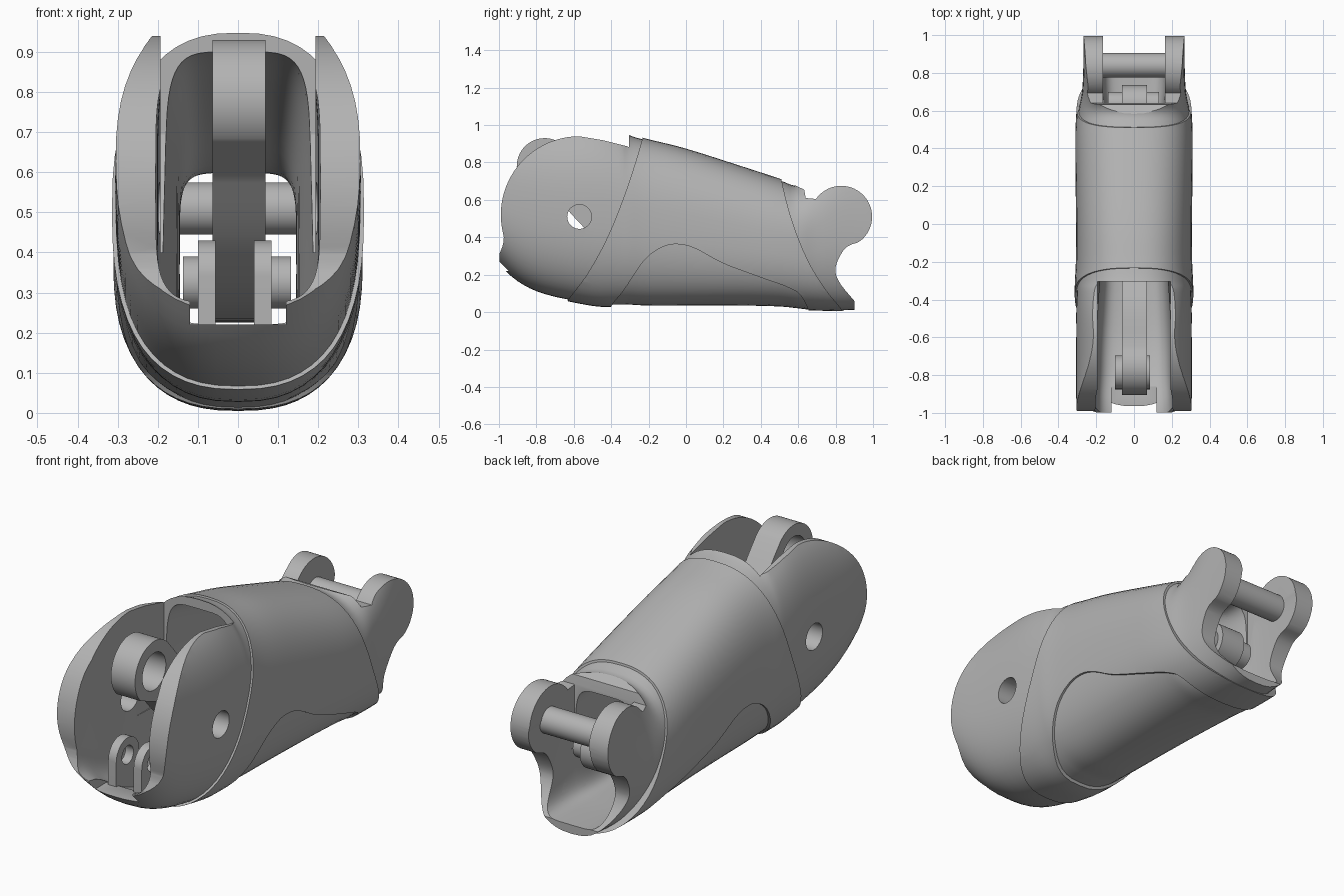
import bpy, bmesh, math

cube = bpy.data.objects.get("Cube")
if cube:
    bpy.data.objects.remove(cube, do_unlink=True)

grey = bpy.data.materials.new("plain grey")
grey.use_nodes = True
GREY = (0.45, 0.45, 0.45, 1)
grey.diffuse_color = GREY
grey.node_tree.nodes["Principled BSDF"].inputs["Base Color"].default_value = GREY


def spline(pts, steps=5):
    """Catmull-Rom curve through the points (any dimension)."""
    out = []
    ext = [pts[0]] + list(pts) + [pts[-1]]
    for a, b, c, d in zip(ext, ext[1:], ext[2:], ext[3:]):
        for i in range(steps):
            t = i / steps
            out.append(tuple(
                0.5 * (2 * q + (r - p) * t + (2 * p - 5 * q + 4 * r - s) * t * t
                       + (3 * q - p - 3 * r + s) * t ** 3)
                for p, q, r, s in zip(a, b, c, d)))
    return out + [tuple(pts[-1])]


def arc(cy, cz, r, start, end, n=32):
    angles = [math.radians(start + (end - start) * i / n) for i in range(n + 1)]
    return [(cy + r * math.cos(a), cz + r * math.sin(a)) for a in angles]


def make(name, rings):
    """Skin closed rings of equal length and cap both ends."""
    bm = bmesh.new()
    rows = [[bm.verts.new(p) for p in ring] for ring in rings]
    for a, b in zip(rows, rows[1:]):
        for i in range(len(a)):
            j = (i + 1) % len(a)
            bm.faces.new((a[i], a[j], b[j], b[i]))
    bm.faces.new(rows[0])
    bm.faces.new(rows[-1])
    bmesh.ops.recalc_face_normals(bm, faces=bm.faces)
    mesh = bpy.data.meshes.new(name)
    bm.to_mesh(mesh)
    bm.free()
    mesh.materials.append(grey)
    obj = bpy.data.objects.new(name, mesh)
    bpy.context.collection.objects.link(obj)
    return obj


def loft(name, stations, power, n=56):
    """Superellipse tube; stations are (y, half width, bottom, top)."""
    rings = []
    for y, w, lo, hi in spline(stations, 4):
        ring = []
        for i in range(n):
            a = math.tau * i / n
            c, s = math.cos(a), math.sin(a)
            ring.append((w * math.copysign(abs(c) ** (2 / power), c), y,
                         (lo + hi) / 2 + (hi - lo) / 2 * math.copysign(abs(s) ** (2 / power), s)))
        rings.append(ring)
    return make(name, rings)


def prism(name, outline, x0, x1):
    """Side outline in (y, z) pushed across from x0 to x1."""
    return make(name, [[(x, y, z) for y, z in outline] for x in (x0, x1)])


def disc(name, y, z, r, x0, x1):
    return prism(name, arc(y, z, r, 0, 360, 40)[:-1], x0, x1)


def cut(obj, tool, operation="DIFFERENCE"):
    mod = obj.modifiers.new("cut", "BOOLEAN")
    mod.operation, mod.object, mod.solver = operation, tool, "EXACT"
    bpy.context.view_layer.update()
    graph = bpy.context.evaluated_depsgraph_get()
    mesh = bpy.data.meshes.new_from_object(obj.evaluated_get(graph))
    obj.modifiers.clear()
    obj.data = mesh
    bpy.data.objects.remove(tool, do_unlink=True)


def box(name, y0, y1, z0, z1, w):
    return prism(name, [(y0, z0), (y1, z0), (y1, z1), (y0, z1)], -w, w)


def cavity():
    return loft("cavity", [
        (-1.1, .205, .28, .9), (-.95, .205, .265, .9), (-.8, .2, .19, .9),
        (-.6, .197, .13, .9), (-.3, .18, .1, .9), (0, .16, .09, .82),
        (.3, .148, .08, .72), (.55, .147, .07, .61), (.75, .17, .06, .6),
        (1.1, .172, .05, .6)], 5)


# Inner frame: front cheeks, tube and rear ears in one piece
front_half = [
    (-.75, .306, .095, 1.03), (-.5, .306, .045, 1.03), (-.36, .304, .04, .985),
    (-.3, .303, .04, .945), (-.2, .298, .035, .915), (0, .297, .035, .865),
    (.3, .3, .035, .77), (.5, .3, .03, .705)]
frame = loft("frame", [(-1.02, .304, .275, 1.02), (-.9, .306, .165, 1.03)] + front_half + [
    (.6, .294, .02, .68), (.7, .275, .01, .78), (.85, .268, .01, .95),
    (1.02, .268, .02, .95)], 2.5)
side = (arc(-.57, .52, .42, 90, 190)
        + spline([(-.974, .4), (-.979, .36), (-.998, .31)])
        + [(-1, -.1), (.9, -.1)]
        + spline([(.9, .06), (.82, .16), (.8, .24), (.85, .34), (.92, .373)])
        + arc(.83, .51, .165, -50, 145)
        + [(.64, .61), (.632, .655), (.5, .715), (.45, 1.05),
           (-.31, 1.05), (-.31, .885), (-.45, .92)])
cut(frame, prism("side_cutter", side, -.5, .5), "INTERSECT")
cut(frame, cavity())
cut(frame, box("front_opening", -1.2, -.305, .4, 1.2, .193))
cut(frame, box("rear_opening", .64, 1.2, .3, 1.2, .163))
cut(frame, box("lip_notch", -1.2, -.86, .22, .5, .12))
cut(frame, disc("hinge_hole", -.57, .51, .065, -.5, .5))

# Outer sleeve with a scooped lower panel on each side
sleeve = loft("sleeve", [(y, w + .01, lo - .012, hi + .009) for y, w, lo, hi in
                         front_half + [(.7, .287, .02, .64), (.95, .265, .015, .58)]], 2.5)
sleeve_side = (
    spline([(-.21, 1.05), (-.235, .92), (-.32, .65), (-.42, .4), (-.53, .2), (-.64, .05), (-.67, -.05)])
    + spline([(-.42, -.05), (-.4, .03), (-.33, .12), (-.22, .28), (-.12, .35), (-.03, .362),
              (.06, .335), (.2, .26), (.4, .185), (.55, .13), (.62, .08), (.68, -.05)])
    + spline([(.88, -.05), (.82, .03), (.74, .13), (.65, .28), (.57, .48), (.51, .71), (.45, 1.05)]))
cut(sleeve, prism("sleeve_cutter", sleeve_side, -.5, .5), "INTERSECT")
cut(sleeve, cavity())

# Bent link arm dropping into the tube, with an eye at the front end
FY, FZ, RY, RZ = -.755, .78, .635, .325
arm = prism("link_arm", arc(FY, FZ, .15, 45, 225)
            + spline([(-.68, .6), (-.5, .41), (-.3, .29), (0, .24), (RY, RZ - .1)])
            + arc(RY, RZ, .1, -85, 85)
            + spline([(RY, RZ + .1), (.1, .42), (-.2, .48), (-.42, .62), (-.6, .83)]), -.064, .068)
cut(arm, disc("front_eye", FY, FZ, .092, -.3, .3))

# Pair of small lugs on the front floor
lugs = []
for label, x in (("right", -.1), ("left", .04)):
    lug = prism(label + "_lug", arc(-.785, .34, .09, 0, 180) + [(-.875, .215), (-.695, .13)], x, x + .044)
    cut(lug, disc("lug_eye", -.785, .345, .045, -.3, .3))
    lugs.append(lug)

# Cross pins
pins = [disc("rear_pin", .84, .51, .065, -.26, .26),
        disc("link_pin", RY, RZ, .065, -.137, .132)]

for obj in [frame, sleeve, arm] + lugs + pins:
    bpy.ops.object.select_all(action="DESELECT")
    obj.select_set(True)
    bpy.context.view_layer.objects.active = obj
    bpy.ops.object.shade_smooth_by_angle(angle=math.radians(32))
